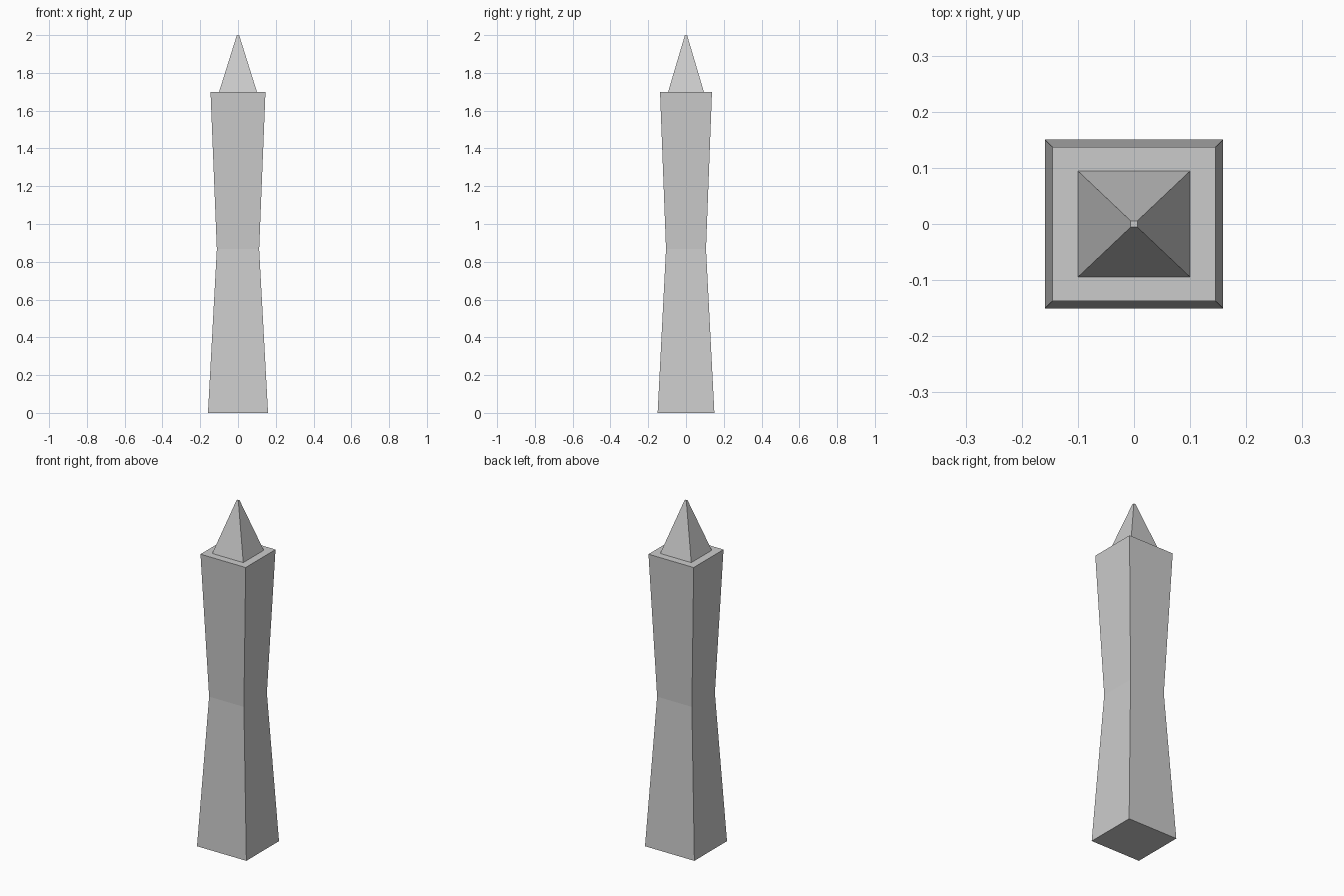
import bpy, bmesh

if "Cube" in bpy.data.objects:
    bpy.data.objects.remove(bpy.data.objects["Cube"])

DEPTH = 0.945  # depth to width ratio of every section


def loft(name, rings):
    """Stack rectangular sections (half width, z) into a closed solid."""
    bm = bmesh.new()
    loops = []
    for hw, z in rings:
        hd = hw * DEPTH
        loops.append([bm.verts.new((sx * hw, sy * hd, z))
                      for sx, sy in ((-1, -1), (1, -1), (1, 1), (-1, 1))])
    for a, b in zip(loops, loops[1:]):
        for i in range(4):
            j = (i + 1) % 4
            bm.faces.new((a[i], a[j], b[j], b[i]))
    bm.faces.new(loops[0][::-1])
    bm.faces.new(loops[-1])
    bmesh.ops.recalc_face_normals(bm, faces=bm.faces)
    mesh = bpy.data.meshes.new(name)
    bm.to_mesh(mesh)
    bm.free()
    obj = bpy.data.objects.new(name, mesh)
    bpy.context.collection.objects.link(obj)
    return obj


# Waisted shaft, flat ledge and pointed cap as one continuous solid
loft("pointed_post", [
    (0.159, 0.0),    # foot
    (0.112, 0.867),  # waist
    (0.1455, 1.70),  # shoulder
    (0.10, 1.70),    # ledge inner edge
    (0.006, 2.0),    # blunt tip
])
